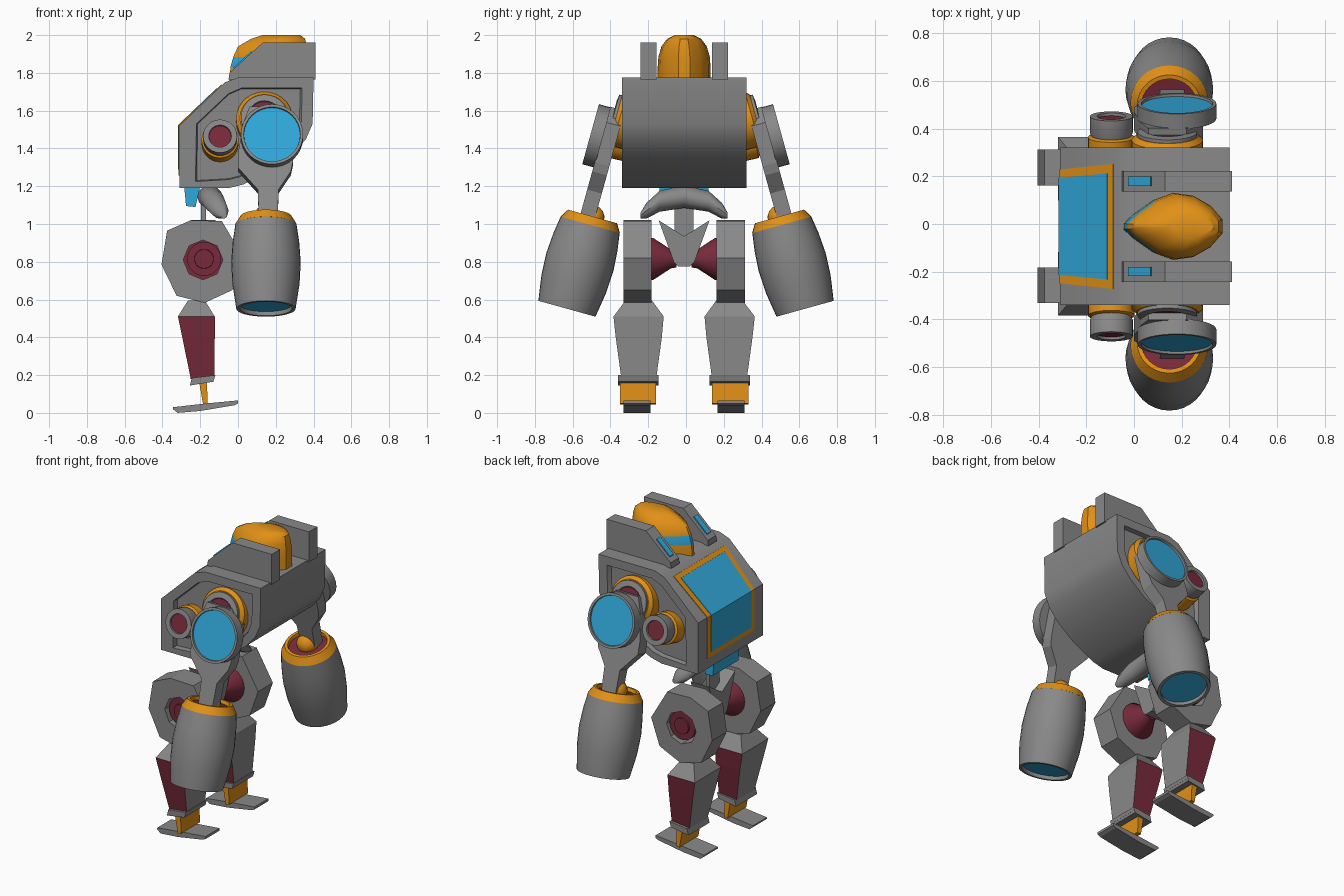
import bpy, bmesh, math
from mathutils import Matrix, Vector

if "Cube" in bpy.data.objects:
    bpy.data.objects.remove(bpy.data.objects["Cube"])

def material(name, rgb):
    m = bpy.data.materials.new(name)
    m.diffuse_color = (*rgb, 1)
    m.use_nodes = True
    m.node_tree.nodes["Principled BSDF"].inputs["Base Color"].default_value = m.diffuse_color
    return m

GREY = material("grey metal", (0.25, 0.25, 0.25))
ORANGE = material("orange paint", (0.75, 0.28, 0.008))
BLUE = material("blue glass", (0.03, 0.39, 0.70))
MAROON = material("maroon paint", (0.19, 0.023, 0.043))
CY = -0.01   # mid plane of body and legs (arms use 0)
I4 = Matrix.Identity(4)

def loft(name, rings, mat, M=I4, sides=(1,), off=CY, smooth=False, closed=False, caps=True,
         rule=None, mat2=None):
    """Skin a list of equal-length point rings; one mirrored copy per side."""
    for s in sides:
        bm = bmesh.new()
        vs = []
        for ring in rings:
            row = []
            for p in ring:
                w = M @ Vector(p)
                row.append(bm.verts.new((w.x, s * w.y + off, w.z)))
            vs.append(row)
        n = len(vs[0])
        for a, b in zip(vs, vs[1:] + vs[:1] if closed else vs[1:]):
            for i in range(n):
                j = (i + 1) % n
                bm.faces.new((a[i], a[j], b[j], b[i]))
        if caps and not closed:
            bm.faces.new(vs[0])
            bm.faces.new(vs[-1])
        bmesh.ops.recalc_face_normals(bm, faces=bm.faces)
        bm.normal_update()
        for f in bm.faces:
            f.smooth = smooth
            if rule and rule(f):
                f.material_index = 1
        for e in bm.edges:
            e.smooth = e.calc_face_angle(0) < 0.6
        me = bpy.data.meshes.new(name)
        bm.to_mesh(me)
        bm.free()
        me.materials.append(mat)
        if mat2:
            me.materials.append(mat2)
        ob = bpy.data.objects.new(name + ("" if len(sides) == 1 else "_left" if s > 0 else "_right"), me)
        bpy.context.collection.objects.link(ob)

def lathe(name, prof, mat, M, n=28, **kw):
    """Revolve (radius, height) points about local z."""
    rings = [[(r * math.cos(2 * math.pi * i / n), r * math.sin(2 * math.pi * i / n), h)
              for i in range(n)] for r, h in prof]
    loft(name, rings, mat, M, smooth=True, **kw)

def prism(name, poly, y0, y1, mat, M=I4, **kw):
    """Extrude an (x, z) outline between two y values."""
    loft(name, [[(x, y, z) for x, z in poly] for y in (y0, y1)], mat, M, **kw)

def box(name, x0, x1, y0, y1, z0, z1, mat, **kw):
    prism(name, [(x0, z0), (x1, z0), (x1, z1), (x0, z1)], y0, y1, mat, **kw)

def facing_y(x, y, z, tilt=0):
    """Frame whose z axis points outward along +y, tipped up by tilt degrees."""
    return Matrix.Translation((x, y, z)) @ Matrix.Rotation(math.radians(tilt - 90), 4, 'X')

BOTH = (1, -1)

# --- body: side outline with recessed flanks
outer = [(-.31, 1.19), (-.05, 1.19), (.03, 1.21), (.2, 1.30), (.3, 1.38), (.36, 1.45), (.395, 1.53),
         (.40, 1.775), (0, 1.775), (-.07, 1.75), (-.31, 1.52)]
inner = [(-.225, 1.225), (-.05, 1.235), (.01, 1.25), (.17, 1.34), (.26, 1.41), (.31, 1.47), (.335, 1.54),
         (.34, 1.72), (.02, 1.72), (-.05, 1.69), (-.22, 1.53)]
ring = lambda pts, y: [(x, y, z) for x, z in pts]
deep = [(x * .97, z * .98 + .03) for x, z in inner]
loft("body", [ring(deep, -.30), ring(inner, -.33), ring(outer, -.33), ring(outer, .33),
              ring(inner, .33), ring(deep, .30)], GREY, smooth=True)

# --- windshield: frame and glass folded over the nose
def nose_plate(name, stations, lift, mat):
    rings = [[(x - d, sy * w, z + .6 * d) for sy, d in ((-1, lift - .007), (1, lift - .007), (1, lift), (-1, lift))]
             for x, z, w in stations]
    loft(name, rings, mat)

nose_plate("windshield_frame", [(-.085, 1.735, .262), (-.31, 1.52, .238), (-.31, 1.255, .238)], .004, ORANGE)
nose_plate("windshield_glass", [(-.107, 1.714, .222), (-.31, 1.52, .203), (-.31, 1.285, .203)], .007, BLUE)

# --- head: teardrop dome with a visor band
half = [(0, .08), (.1, .36), (.3, .78), (.5, 1), (.7, .92), (.88, .62), (1, .22)]
def head_ring(z, x0, x1, w):
    pts = [(x0 + u * (x1 - x0), w * v, z) for u, v in half]
    return pts + [(x, -y, z) for x, y, z in reversed(pts)]
loft("head", [head_ring(*a) for a in ((1.76, -.045, .37, .14), (1.83, -.04, .37, .14), (1.885, -.025, .37, .136),
     (1.94, .0, .365, .12), (1.98, .07, .355, .09), (2.0, .13, .33, .05))], ORANGE, smooth=True,
     rule=lambda f: 1.83 < f.calc_center_median().z < 1.885 and f.calc_center_median().x < .07, mat2=BLUE)

# --- fins beside the head, each with a small window
prism("fin", [(-.05, 1.765), (.41, 1.765), (.41, 1.96), (.13, 1.96), (-.045, 1.80)], .147, .232, GREY, sides=BOTH)
prism("fin_window", [(-.02, 1.818), (.075, 1.905), (.07, 1.915), (-.025, 1.828)], .17, .208, BLUE, sides=BOTH)

# --- side lamps near the nose
L = facing_y(-.095, .33, 1.435, 13)
lathe("lamp_base", [(.098, -.05), (.098, .045), (.08, .055)], ORANGE, L, sides=BOTH)
lathe("lamp_housing", [(.08, .04), (.09, .065), (.09, .135), (.06, .135), (.058, .12)], GREY, L, sides=BOTH)
lathe("lamp_lens", [(.058, .118), (.058, .124)], MAROON, L, sides=BOTH)

# --- arms, built in a frame leaning outward
ARM = Matrix.Translation((0, .495, 1.04)) @ Matrix.Rotation(math.radians(15.5), 4, 'X')
arm = dict(sides=BOTH, off=0)
S = ARM @ facing_y(.14, 0, .535)
lathe("shoulder", [(.15, -.10), (.15, .0), (.13, .02)], ORANGE, S, **arm)
lathe("shoulder_ring", [(.125, .0), (.125, .035), (.09, .04), (.085, .03)], GREY, S, **arm)
lathe("shoulder_disc", [(.085, .02), (.085, .036)], MAROON, S, **arm)
prism("upper_arm", [(.06, .585), (.22, .585), (.29, .5), (.29, .28), (.28, .23), (.215, .13), (.21, -.02),
                    (.11, -.02), (.105, .13), (.0, .25), (0, .33), (.03, .5)], -.015, .065, GREY, ARM, **arm)
P = ARM @ facing_y(.18, 0, .417)
lathe("arm_lens_housing", [(.165, .06), (.165, .126), (.15, .126), (.148, .112)], GREY, P, n=32, **arm)
lathe("arm_lens", [(.149, .108), (.149, .115)], BLUE, P, n=32, **arm)

# --- barrel hands
B = ARM @ Matrix.Translation((.148, 0, 0))
lathe("hand_barrel", [(.12, -.05), (.162, -.045), (.176, -.14), (.184, -.25), (.178, -.37), (.157, -.507),
                      (.138, -.507), (.136, -.475)], GREY, B, n=32, **arm)
lathe("hand_glass", [(.137, -.478), (.137, -.485)], BLUE, B, n=32, **arm)
lathe("hand_collar", [(.163, -.046), (.135, .0), (.117, .0), (.112, -.04)], ORANGE, B, n=32, **arm)
lathe("hand_socket", [(.116, -.035), (.116, -.022)], MAROON, B, n=32, **arm)
lathe("wrist_ball", [(max(.065 * math.sin(math.pi * i / 8), .001), -.005 - .065 * math.cos(math.pi * i / 8))
                     for i in range(9)], ORANGE, B, n=20, **arm)

# --- pelvis: curved yoke, chin window, neck and V-shaped hip block
yoke = []
for y, cx, cz, rx, rz in ((-.23, -.075, 1.045, .018, .016), (-.2, -.095, 1.07, .045, .042), (-.13, -.13, 1.12, .06, .055),
                          (0, -.15, 1.145, .065, .06), (.13, -.13, 1.12, .06, .055), (.2, -.095, 1.07, .045, .042),
                          (.23, -.075, 1.045, .018, .016)):
    yoke.append([(cx + rx * math.cos(a * math.pi / 6), y, cz + rz * math.sin(a * math.pi / 6)) for a in range(12)])
loft("hip_yoke", yoke, GREY, smooth=True)
prism("chin_window", [(-.285, 1.2), (-.275, 1.095), (-.225, 1.09), (-.2, 1.2)], -.13, .13, BLUE)
box("hip_post", -.197, -.17, -.05, .05, .9, 1.11, GREY)
vee = [(-.135, 1.02), (0, .935), (.135, 1.02), (.055, .8), (.03, .775), (-.03, .775), (-.055, .8)]
loft("hip_block", [[(x, y, z) for y, z in vee] for x in (-.25, -.12)], GREY)

# --- thighs: pierced octagons on maroon hubs
octo = [(-.405, .785), (-.325, .62), (-.175, .583), (-.03, .65), (.03, .82), (-.04, .97), (-.13, 1.025), (-.25, 1.025)]
octo[-2:] = [(-.085, 1.015), (-.25, 1.02), (-.375, .965)]
octo.pop(5)
hole = [(-.185 + .105 * math.cos(math.pi + i * math.tau / 8), .81 + .105 * math.sin(math.pi + i * math.tau / 8))
        for i in range(8)]
loft("thigh", [ring(octo, .172), ring(octo, .322), ring(hole, .322), ring(hole, .172)], GREY, sides=BOTH, closed=True)
H = facing_y(-.18, 0, .815)
lathe("hip_hub", [(.045, .04), (.05, .07), (.112, .165), (.112, .18), (.09, .18), (.09, .305)], MAROON, H, sides=BOTH)
lathe("hip_hub_cap", [(.052, .30), (.05, .315)], MAROON, H, sides=BOTH)

# --- shins: grey with maroon flanks
def rect(z, x0, x1, y0, y1):
    return [(x0, y0, z), (x1, y0, z), (x1, y1, z), (x0, y1, z)]
loft("shin", [rect(.18, -.25, -.125, .148, .332), rect(.40, -.295, -.123, .118, .362), rect(.51, -.318, -.123, .108, .374),
              rect(.595, -.265, -.175, .17, .31)], GREY, sides=BOTH,
     rule=lambda f: abs(f.normal.y) > .7 and f.calc_center_median().z < .505, mat2=MAROON)

# --- ankles and feet
prism("ankle_cuff", [(-.255, .145), (-.13, .165), (-.12, .20), (-.245, .185)], .135, .35, GREY, sides=BOTH)
prism("ankle", [(-.185, .045), (-.16, .05), (-.165, .165), (-.205, .16)], .148, .34, ORANGE, sides=BOTH)
prism("foot", [(-.345, .02), (-.32, 0), (-.20, .01), (-.02, .04), (0, .05), (0, .066), (-.17, .05), (-.345, .03)],
      .178, .32, GREY, sides=BOTH)
